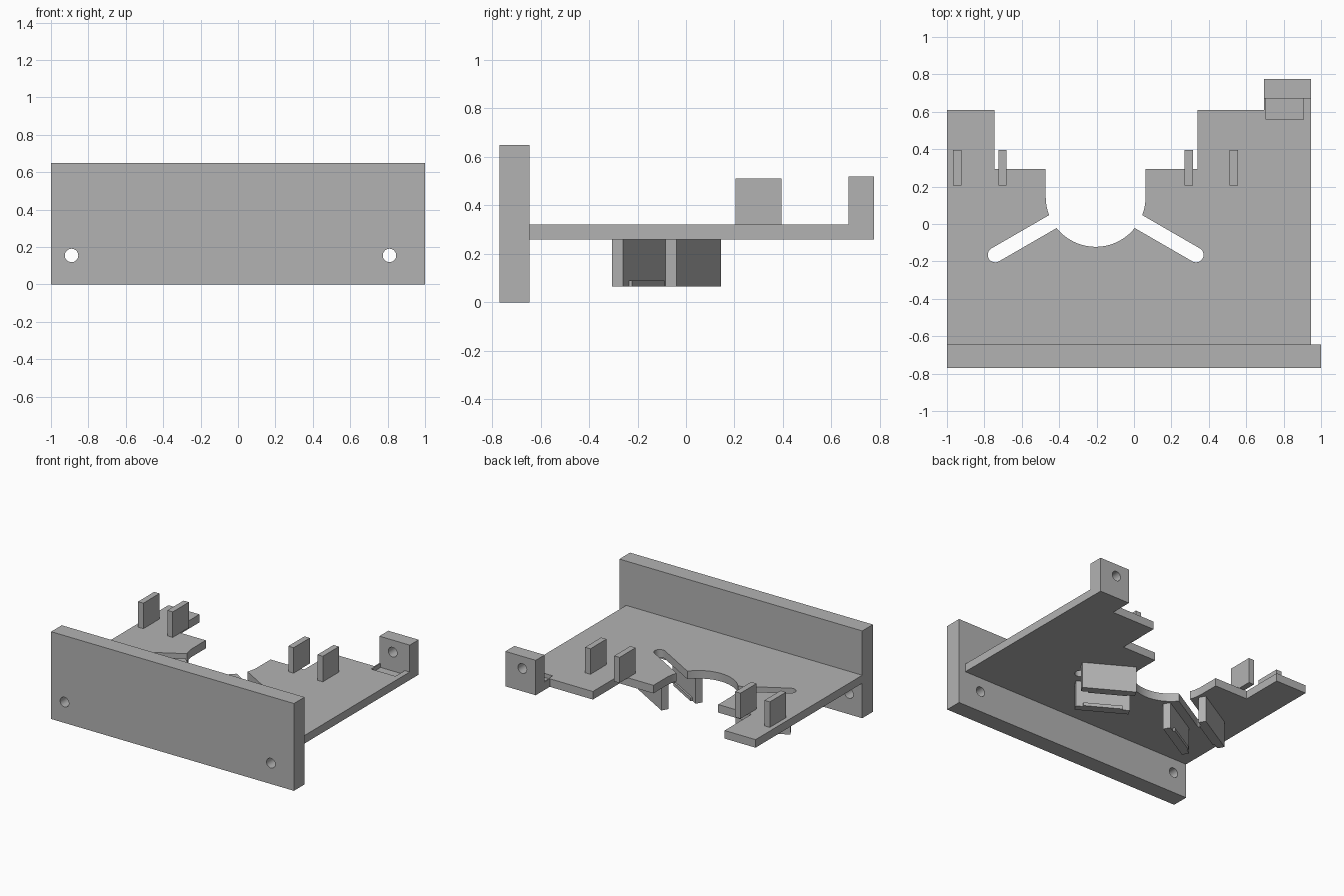
import bpy, bmesh
from math import cos, sin, pi, radians
from mathutils import Matrix, Vector

default = bpy.data.objects.get("Cube")
if default:
    bpy.data.objects.remove(default, do_unlink=True)

grey = bpy.data.materials.new("plain grey")
grey.use_nodes = True
colour = (0.45, 0.45, 0.45, 1)
grey.diffuse_color = colour
grey.node_tree.nodes["Principled BSDF"].inputs["Base Color"].default_value = colour


def arc(cx, cy, r, start, end, steps=32):
    angles = [radians(start + (end - start) * i / steps) for i in range(steps + 1)]
    return [(cx + r * cos(a), cy + r * sin(a)) for a in angles]


def rect(x0, x1, y0, y1):
    return [(x0, y0), (x1, y0), (x1, y1), (x0, y1)]


def prism(name, points, z0, z1, matrix=Matrix()):
    """Extrude a flat outline from z0 to z1, then place it."""
    bm = bmesh.new()
    face = bm.faces.new([bm.verts.new((x, y, z0)) for x, y in points])
    top = bmesh.ops.extrude_face_region(bm, geom=[face])["geom"]
    verts = [v for v in top if isinstance(v, bmesh.types.BMVert)]
    bmesh.ops.translate(bm, verts=verts, vec=Vector((0, 0, z1 - z0)))
    bm.transform(matrix)
    bmesh.ops.recalc_face_normals(bm, faces=bm.faces)
    mesh = bpy.data.meshes.new(name)
    bm.to_mesh(mesh)
    bm.free()
    mesh.materials.append(grey)
    obj = bpy.data.objects.new(name, mesh)
    bpy.context.collection.objects.link(obj)
    return obj


def activate(obj):
    bpy.ops.object.select_all(action="DESELECT")
    obj.select_set(True)
    bpy.context.view_layer.objects.active = obj


def cut(obj, cutter):
    cutter.hide_render = True
    activate(obj)
    mod = obj.modifiers.new("cut", "BOOLEAN")
    mod.operation = "DIFFERENCE"
    mod.solver = "EXACT"
    mod.object = cutter
    bpy.ops.object.modifier_apply(modifier=mod.name)
    bpy.data.objects.remove(cutter, do_unlink=True)


def drill(obj, x, z):
    """Round hole running from front to back."""
    circle = arc(x, z, 0.036, 0, 360)[:-1]
    cut(obj, prism("drill", circle, -1, 1, Matrix.Rotation(pi / 2, 4, "X")))


UNDER, TOP = 0.26, 0.32
CX, CY, R = -0.205, 0.145, 0.267

# Front panel with two screw holes
panel = prism("front_panel", rect(-1, 1, -0.77, -0.645), 0, 0.65)
for x in (-0.89, 0.81):
    drill(panel, x, 0.155)

# Deck with stepped back edge and round-bottomed opening
outline = [(-1, -0.645), (0.945, -0.645), (0.945, 0.67), (0.695, 0.67),
           (0.695, 0.61), (0.34, 0.61), (0.34, 0.295), (CX + R, 0.295)]
outline += arc(CX, CY, R, 0, -180, 48)
outline += [(CX - R, 0.295), (-0.745, 0.295), (-0.745, 0.61), (-1, 0.61)]
deck = prism("deck", outline, UNDER, TOP)

# Mounting tab and the shallow pocket in front of it
tab = prism("mounting_tab", rect(0.695, 0.945, 0.67, 0.775), UNDER, 0.52)
drill(tab, 0.805, 0.43)
cut(deck, prism("pocket", rect(0.705, 0.905, 0.56, 0.67), 0.29, 0.4))

# Radial slots, each with a pair of lipped clip walls underneath
for side, angle in (("left", -30), ("right", 210)):
    place = Matrix.Translation((CX, CY, 0)) @ Matrix.Rotation(radians(angle), 4, "Z")
    slot = [(0.2, -0.04)] + arc(0.62, 0, 0.04, -90, 90, 16) + [(0.2, 0.04)]
    cut(deck, prism("slot", slot, 0, 1, place))
    for end, s in (("a", -1), ("b", 1)):
        wall = rect(0.265, 0.635, s * 0.101, s * 0.153)
        prism(f"{side}_clip_wall_{end}", wall, 0.065, UNDER, place)
        lip = rect(0.315, 0.585, s * 0.088, s * 0.101)
        prism(f"{side}_clip_lip_{end}", lip, 0.065, 0.09, place)

# Upright posts on the deck
for i, x in enumerate((-0.945, -0.703, 0.293, 0.533)):
    prism(f"post_{i + 1}", rect(x - 0.022, x + 0.022, 0.205, 0.395), TOP, 0.51)

# Smooth the curved walls only
for obj in (panel, deck, tab):
    activate(obj)
    bpy.ops.object.shade_smooth_by_angle(angle=radians(30))
